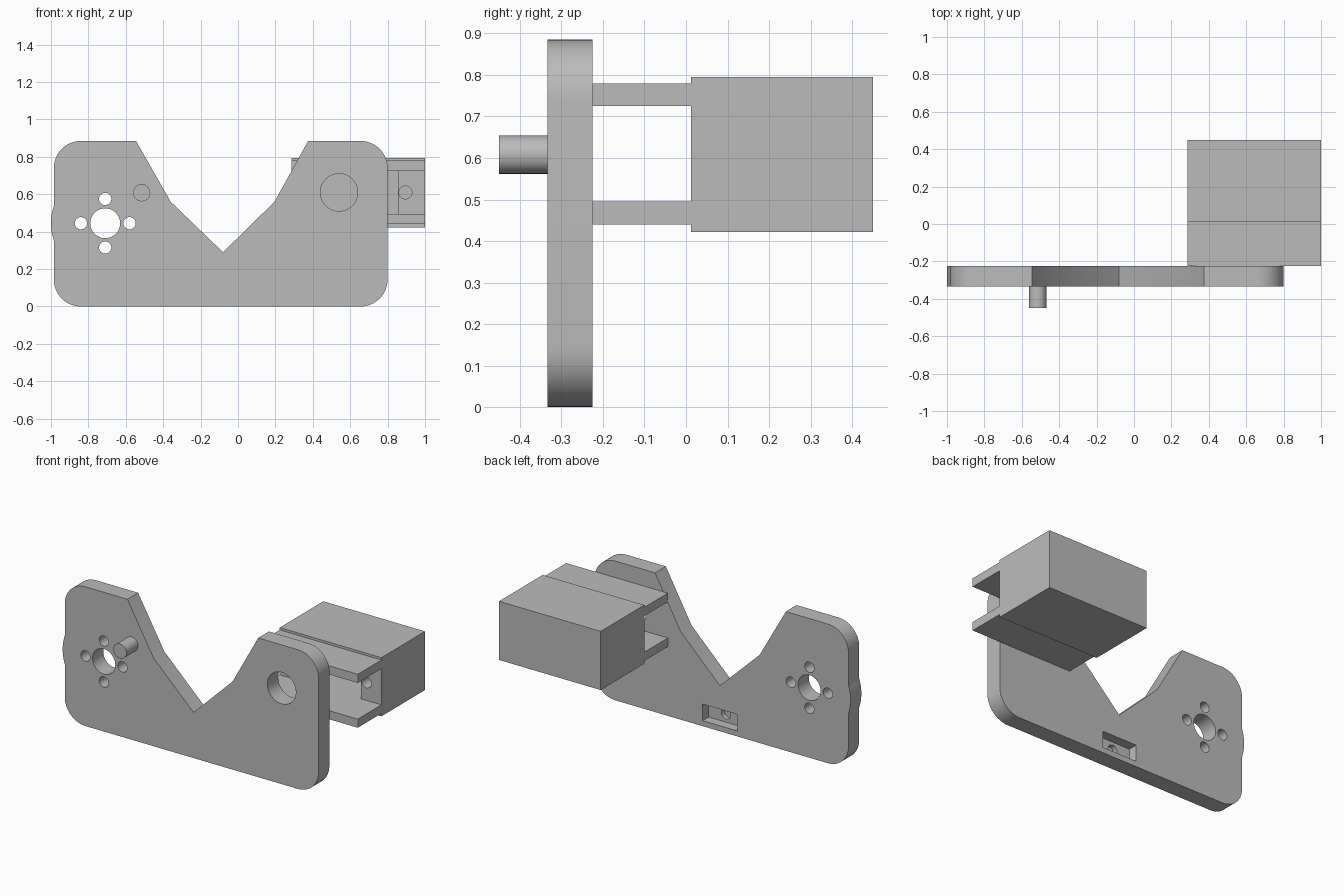
import bpy, bmesh
from math import sin, cos, pi, radians

old = bpy.data.objects.get("Cube")
if old:
    bpy.data.objects.remove(old, do_unlink=True)

grey = bpy.data.materials.new("plain grey")
grey.use_nodes = True
COLOR = (0.5, 0.5, 0.5, 1)
grey.diffuse_color = COLOR
grey.node_tree.nodes["Principled BSDF"].inputs["Base Color"].default_value = COLOR

FRONT, BACK = -0.333, -0.225      # plate faces
BLOCK_Y, END_Y = 0.012, 0.45      # motor housing


def prism(name, outline, y0, y1):
    """Extrude an (x, z) outline along y."""
    bm = bmesh.new()
    face = bm.faces.new([bm.verts.new((x, y0, z)) for x, z in outline])
    ext = bmesh.ops.extrude_face_region(bm, geom=[face])
    verts = [v for v in ext["geom"] if isinstance(v, bmesh.types.BMVert)]
    bmesh.ops.translate(bm, verts=verts, vec=(0, y1 - y0, 0))
    bmesh.ops.recalc_face_normals(bm, faces=bm.faces)
    mesh = bpy.data.meshes.new(name)
    bm.to_mesh(mesh)
    bm.free()
    mesh.materials.append(grey)
    ob = bpy.data.objects.new(name, mesh)
    bpy.context.collection.objects.link(ob)
    return ob


def arc(cx, cz, r, start, end, n):
    angles = [radians(start + (end - start) * i / n) for i in range(n + 1)]
    return [(cx + r * cos(a), cz + r * sin(a)) for a in angles]


def rod(name, cx, cz, r, y0, y1, n=32):
    return prism(name, arc(cx, cz, r, 0, 360, n)[:-1], y0, y1)


def box(name, x0, x1, z0, z1, y0, y1):
    return prism(name, [(x0, z0), (x1, z0), (x1, z1), (x0, z1)], y0, y1)


def combine(target, tool, operation="DIFFERENCE"):
    """Apply a boolean and discard the helper."""
    tool.hide_render = True
    mod = target.modifiers.new("shape", "BOOLEAN")
    mod.object, mod.operation, mod.solver = tool, operation, "EXACT"
    bpy.context.view_layer.objects.active = target
    bpy.ops.object.modifier_apply(modifier=mod.name)
    bpy.data.objects.remove(tool, do_unlink=True)


# Mounting plate with rounded corners and a V notch
L, R, TOP, CR = -0.985, 0.80, 0.885, 0.145
outline = (arc(L + CR, CR, CR, 180, 270, 12)
           + arc(R - CR, CR, CR, 270, 360, 12)
           + arc(R - CR, TOP - CR, CR, 0, 90, 12)
           + [(0.375, TOP), (0.195, 0.56), (-0.08, 0.29), (-0.36, 0.56), (-0.545, TOP)]
           + arc(L + CR, TOP - CR, CR, 90, 180, 12))
plate = prism("mounting_plate", outline, FRONT, BACK)

# Rounded bulge on the edge beside the hub
HX, HZ = -0.71, 0.445
combine(plate, rod("bulge", HX, HZ, 0.29, FRONT, BACK, 96), "UNION")

# Hub bore and four screw holes around it
combine(plate, rod("hub_cutter", HX, HZ, 0.08, -0.5, 0))
for i in range(4):
    a = i * pi / 2
    combine(plate, rod("screw_cutter", HX + 0.13 * cos(a), HZ + 0.13 * sin(a),
                       0.033, -0.5, 0, 24))

# Shaft hole in front of the housing
combine(plate, rod("shaft_cutter", 0.54, 0.61, 0.10, -0.5, -0.1, 48))

# Nut pocket with a blind hole in the rear face
combine(plate, box("pocket_cutter", -0.205, 0.04, 0.035, 0.14, BACK - 0.06, 0))
combine(plate, rod("blind_cutter", -0.082, 0.088, 0.033, BACK - 0.09, 0, 24))

# Stop pin
pin = rod("stop_pin", -0.515, 0.608, 0.046, -0.45, FRONT + 0.002)

# Motor housing with its cavity and screw holes
X0, X1 = 0.285, 1.0
housing = box("motor_housing", X0, X1, 0.422, 0.795, BLOCK_Y, END_Y)
combine(housing, box("cavity_cutter", 0.43, 0.855, 0.495, 0.725, -0.1, 0.36))
for x in (0.39, 0.895):
    combine(housing, rod("screw_cutter", x, 0.61, 0.035, -0.1, 0.2, 24))

# Upper and lower arms joining the housing to the plate
arms = [box(name, X0, X1, z, z + 0.055, BACK, BLOCK_Y)
        for name, z in (("upper_arm", 0.725), ("lower_arm", 0.44))]

bpy.ops.object.select_all(action="DESELECT")
for ob in [plate, pin, housing] + arms:
    ob.select_set(True)
bpy.context.view_layer.objects.active = plate
bpy.ops.object.shade_smooth_by_angle(angle=radians(25))
